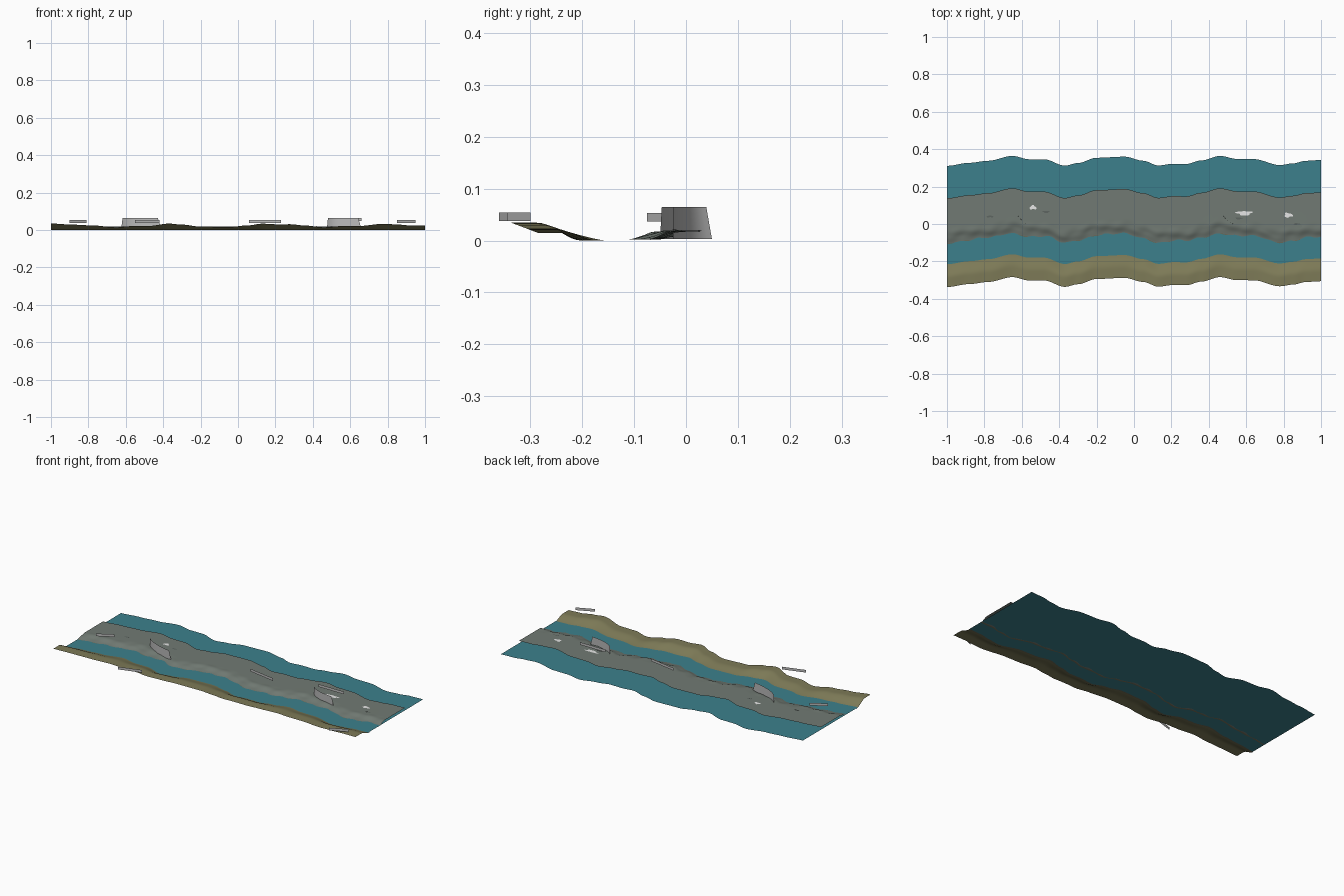
import bpy
import bmesh
import math
from math import sin, cos, pi

cube = bpy.data.objects.get("Cube")
if cube:
    bpy.data.objects.remove(cube, do_unlink=True)


def material(name, r, g, b):
    m = bpy.data.materials.new(name)
    m.use_nodes = True
    m.diffuse_color = (r, g, b, 1)
    m.node_tree.nodes["Principled BSDF"].inputs["Base Color"].default_value = (r, g, b, 1)
    return m


WATER = material("teal water", .045, .216, .262)
LAND = material("grey green land", .165, .195, .172)
SAND = material("olive shore", .205, .195, .095)
MUD = material("brown waterline", .17, .155, .095)
STONE = material("light grey stone", .5, .5, .5)
CHALK = material("pale chalk", .8, .8, .8)
ROCK = material("dark grey rock", .11, .13, .12)


def smoothstep(t):
    t = max(0, min(1, t))
    return t * t * (3 - 2 * t)


# Shared meander of every shoreline: x and sideways shift
BENDS = [(-1, -.025), (-.88, -.009), (-.78, .002), (-.65, .028), (-.56, .01),
         (-.48, .01), (-.37, -.024), (-.3, -.01), (-.2, .018), (-.05, .024),
         (.05, .002), (.13, -.023), (.21, -.014), (.28, -.015), (.36, .004),
         (.46, .028), (.55, .012), (.64, .011), (.78, -.021), (.85, -.012),
         (.92, .002), (1, .006)]


def meander(x):
    for (x0, y0), (x1, y1) in zip(BENDS, BENDS[1:]):
        if x <= x1:
            return y0 + (y1 - y0) * smoothstep((x - x0) / (x1 - x0))
    return BENDS[-1][1]


def finish(name, bm, mats, smooth=True):
    me = bpy.data.meshes.new(name)
    bm.to_mesh(me)
    bm.free()
    for m in mats:
        me.materials.append(m)
    for p in me.polygons:
        p.use_smooth = smooth
    ob = bpy.data.objects.new(name, me)
    bpy.context.collection.objects.link(ob)
    return ob


def sheet(name, front, back, rows, height, mats, edge_rows=(), cols=200):
    """Open terrain strip that follows the meander between two offsets."""
    bm = bmesh.new()
    grid = []
    for i in range(cols + 1):
        x = -1 + 2 * i / cols
        line = []
        for j in range(rows + 1):
            v = front + (back - front) * j / rows
            line.append(bm.verts.new((x, v + meander(x), height(x, v))))
        grid.append(line)
    for i in range(cols):
        for j in range(rows):
            f = bm.faces.new((grid[i][j], grid[i + 1][j],
                              grid[i + 1][j + 1], grid[i][j + 1]))
            f.material_index = 1 if j in edge_rows else 0
    return finish(name, bm, mats)


def land_height(x, v):
    ramp = .016 * smoothstep((v + .087) / .07)
    ripple = max(0, 1 - abs(v + .045) / .045)
    bumps = sin(41 * x + 30 * v) * cos(23 * x - 55 * v)
    return .002 + ramp + .004 * ripple * bumps


def shore_height(x, v):
    crest = .025 - .38 * meander(x)
    return crest * smoothstep((-.176 - v) / .085)


sheet("water", -.19, .336, 2, lambda x, v: .003, [WATER])
sheet("land", -.087, .163, 30, land_height, [LAND, MUD], edge_rows=(0,))
sheet("front_shore", -.312, -.176, 14, shore_height, [SAND, MUD], edge_rows=(13,))


def bezier(points, t):
    a, b, c, d = points
    s = 1 - t
    return [s**3 * a[k] + 3 * s * s * t * b[k] + 3 * s * t * t * c[k] + t**3 * d[k]
            for k in (0, 1)]


def wall(name, points, steps=16):
    """Thin curved upright wall, slightly shorter along its top."""
    bm = bmesh.new()
    pairs = []
    for i in range(steps + 1):
        t = i / steps
        low = bezier(points, t)
        top = bezier(points, .07 + .86 * t)
        pairs.append((bm.verts.new((*low, .003)), bm.verts.new((*top, .065))))
    for (a, b), (c, d) in zip(pairs, pairs[1:]):
        bm.faces.new((a, c, d, b))
    return finish(name, bm, [STONE])


wall("left_curved_wall", [(-.625, .05), (-.59, -.01), (-.5, -.035), (-.41, -.05)])
wall("right_curved_wall", [(.475, .05), (.5, -.005), (.58, -.02), (.66, -.025)])


def panel(name, x0, y0, x1, y1, z0, z1=None):
    """Small floating upright plate."""
    z1 = z1 or z0 + .016
    bm = bmesh.new()
    bm.faces.new([bm.verts.new(p) for p in
                  ((x0, y0, z0), (x1, y1, z0), (x1, y1, z1), (x0, y0, z1))])
    return finish(name, bm, [STONE], False)


panel("west_panel", -.9, -.075, -.81, -.025, .037)
panel("shore_west_panel", -.55, -.36, -.42, -.32, .038)
panel("centre_panel", .06, .035, .23, .005, .038)
panel("east_panel", .49, .07, .66, .07, .047)
panel("shore_east_panel", .85, -.345, .95, -.3, .038)


def patch(name, x, y, rx, ry, mat, seed, lift=.0015):
    """Ragged low outcrop lying on the land."""
    bm = bmesh.new()
    rim = []
    for i in range(18):
        a = 2 * pi * i / 18
        r = 1 + .22 * sin(3 * a + seed) + .13 * sin(5 * a + 2 * seed)
        px, py = x + rx * r * cos(a), y + ry * r * sin(a)
        rim.append(bm.verts.new((px, py, land_height(px, py - meander(px)) + lift)))
    bm.faces.new(rim)
    return finish(name, bm, [mat], False)


# Outcrops and the pale spots beside them
patch("west_outcrop", -.79, .055, .04, .03, LAND, 1)
patch("middle_outcrop", -.5, .07, .045, .028, LAND, 2)
patch("middle_pale_spot", -.54, .088, .018, .011, CHALK, 3, .003)
patch("small_outcrop", .4, .03, .03, .018, LAND, 4)
patch("east_outcrop", .585, .05, .035, .026, LAND, 5)
patch("east_pale_spot", .59, .058, .04, .012, CHALK, 6, .003)
patch("far_east_outcrop", .885, .025, .03, .045, LAND, 7)
patch("far_east_pale_spot", .825, .047, .022, .012, CHALK, 8, .003)
for i, (x, y) in enumerate([(-.47, .065), (.56, .03), (.87, .0), (-.77, .04)]):
    patch("dark_crevice_%d" % (i + 1), x, y, .018, .005, ROCK, i, .0035)
